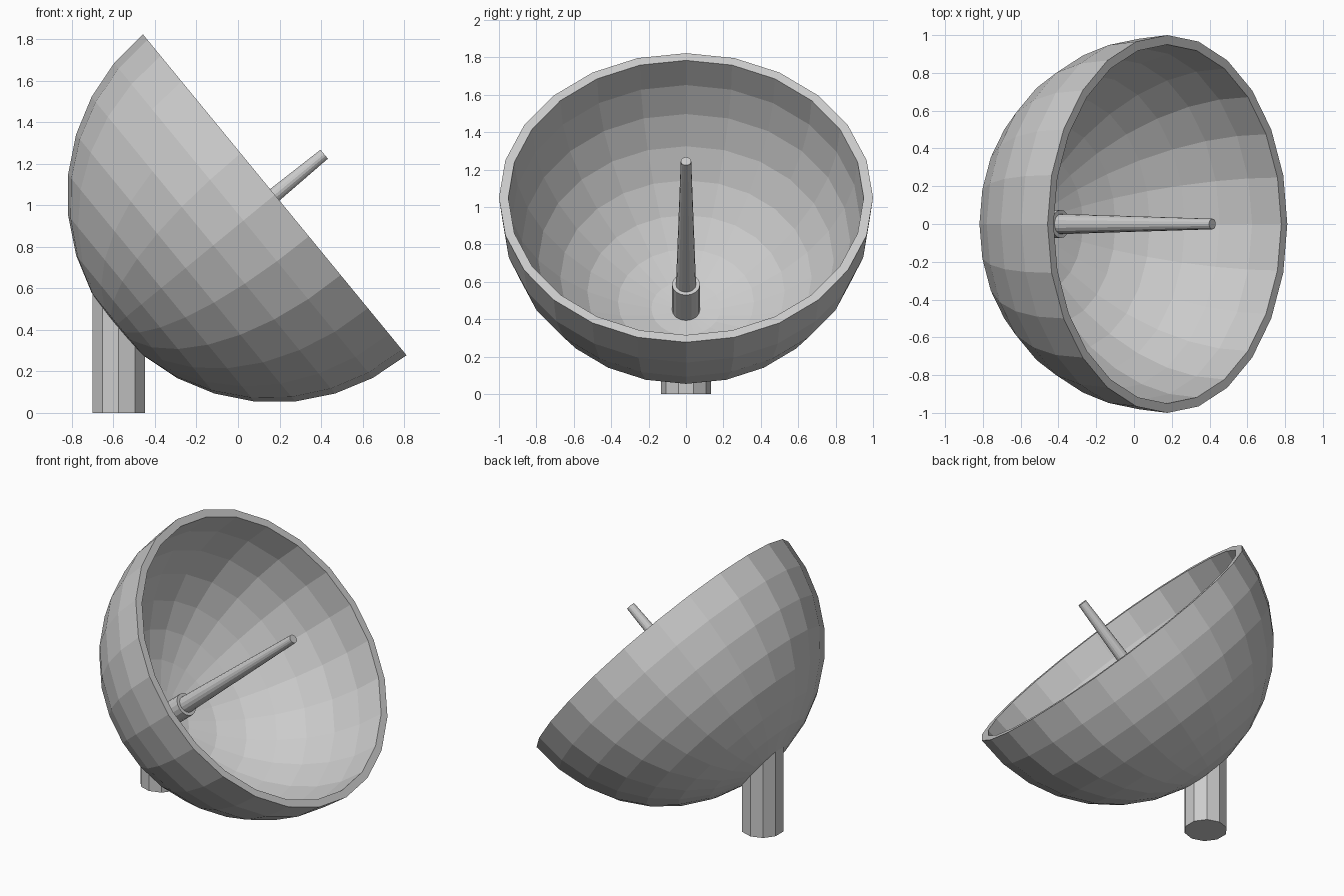
import bpy, bmesh
from math import sin, cos, pi, radians, sqrt
from mathutils import Matrix, Vector

if "Cube" in bpy.data.objects:
    bpy.data.objects.remove(bpy.data.objects["Cube"])

CENTRE = Vector((0.177, 0, 1.05))
TILT = Matrix.Translation(CENTRE) @ Matrix.Rotation(radians(50.6), 4, 'Y')


def finish(name, bm, matrix=Matrix()):
    bmesh.ops.remove_doubles(bm, verts=bm.verts, dist=1e-5)
    bmesh.ops.transform(bm, matrix=matrix, verts=bm.verts)
    bmesh.ops.recalc_face_normals(bm, faces=bm.faces)
    mesh = bpy.data.meshes.new(name)
    bm.to_mesh(mesh)
    bm.free()
    obj = bpy.data.objects.new(name, mesh)
    bpy.context.collection.objects.link(obj)
    return obj


def lathe(name, profile, sides):
    """Spin an (r, z) profile about the dish axis."""
    bm = bmesh.new()
    verts = [bm.verts.new((r, 0, z)) for r, z in profile]
    edges = [bm.edges.new(pair) for pair in zip(verts, verts[1:])]
    bmesh.ops.spin(bm, geom=verts + edges, cent=(0, 0, 0), axis=(0, 0, 1),
                   angle=2 * pi, steps=sides, use_merge=True)
    return finish(name, bm, TILT)


# Dish: hollow hemisphere with a flat rim
arc = [pi / 2 * i / 8 for i in range(9)]
outer = [(sin(a), -cos(a)) for a in arc]
inner = [(0.95 * sin(a), -0.95 * cos(a)) for a in reversed(arc)]
outer[0], inner[-1] = (0, -1), (0, -0.95)
lathe("dish", outer + inner, 24)

# Collar and tapered antenna rod on the dish axis
lathe("antenna_collar", [(0, -0.96), (0.075, -0.96), (0.075, -0.73), (0, -0.73)], 16)
lathe("antenna_rod", [(0, -0.74), (0.054, -0.74), (0.028, 0.308), (0, 0.308)], 16)

# Ten-sided support post, its top trimmed to sit inside the dish shell
bm = bmesh.new()
bottom, top = [], []
for i in range(10):
    a = pi / 2 + i * pi / 5
    x, y = -0.575 + 0.133 * cos(a), 0.133 * sin(a)
    z = CENTRE.z - sqrt(0.975 ** 2 - (x - CENTRE.x) ** 2 - y ** 2)
    bottom.append(bm.verts.new((x, y, 0)))
    top.append(bm.verts.new((x, y, z)))
for i in range(10):
    j = (i + 1) % 10
    bm.faces.new((bottom[i], bottom[j], top[j], top[i]))
bm.faces.new(bottom)
bm.faces.new(top)
finish("support_post", bm)
